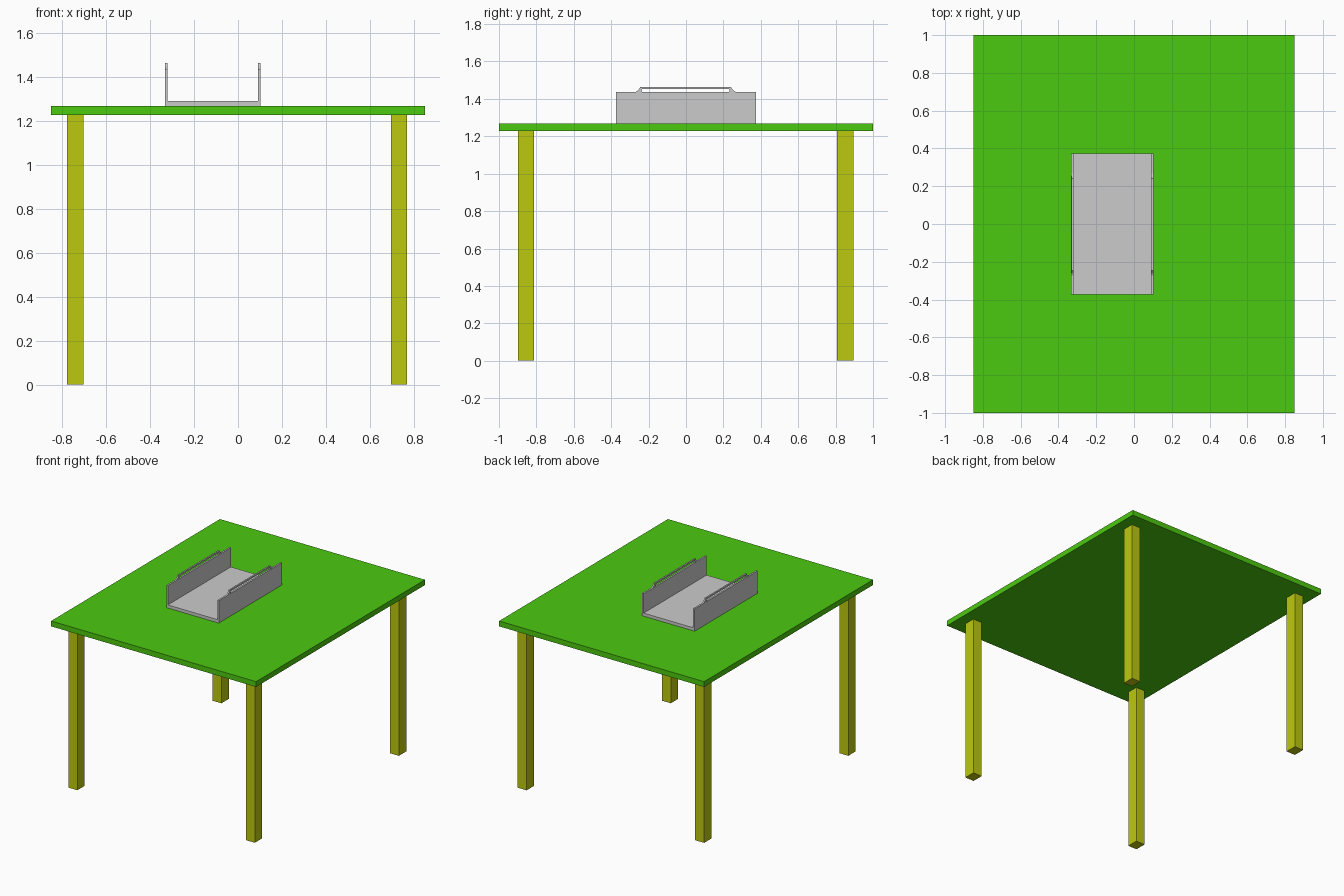
import bpy, bmesh

if "Cube" in bpy.data.objects:
    bpy.data.objects.remove(bpy.data.objects["Cube"])


def material(name, rgb):
    m = bpy.data.materials.new(name)
    m.diffuse_color = (*rgb, 1)
    m.use_nodes = True
    m.node_tree.nodes["Principled BSDF"].inputs["Base Color"].default_value = m.diffuse_color
    return m


def extrude_profile(name, points, axis, lo, hi, mat=None):
    """Extrude a closed 2D profile along x (points are y,z) or y (points are x,z)."""
    bm = bmesh.new()
    place = (lambda p: (lo, p[0], p[1])) if axis == 0 else (lambda p: (p[0], lo, p[1]))
    face = bm.faces.new([bm.verts.new(place(p)) for p in points])
    new = bmesh.ops.extrude_face_region(bm, geom=[face])["geom"]
    step = [0, 0, 0]
    step[axis] = hi - lo
    bmesh.ops.translate(bm, vec=step, verts=[v for v in new if isinstance(v, bmesh.types.BMVert)])
    bmesh.ops.recalc_face_normals(bm, faces=bm.faces)
    mesh = bpy.data.meshes.new(name)
    bm.to_mesh(mesh)
    bm.free()
    obj = bpy.data.objects.new(name, mesh)
    bpy.context.collection.objects.link(obj)
    if mat:
        mesh.materials.append(mat)
    return obj


def box(name, x, y, z, mat=None):
    rect = [(y[0], z[0]), (y[1], z[0]), (y[1], z[1]), (y[0], z[1])]
    return extrude_profile(name, rect, 0, *x, mat)


green = material("green", (0.072, 0.585, 0.005))
olive = material("olive", (0.507, 0.585, 0.005))

# Table top and four square legs
box("table_top", (-0.85, 0.85), (-1, 1), (1.228, 1.268), green)
for side, x in (("left", (-0.777, -0.703)), ("right", (0.695, 0.769))):
    for end, y in (("front", (-0.899, -0.813)), ("back", (0.807, 0.895))):
        box(f"{end}_{side}_leg", x, y, (0, 1.228), olive)

# Open-ended tray: U-shaped channel resting on the table
L, R, T = -0.333, 0.103, 0.013
channel = [(L, 1.268), (R, 1.268), (R, 1.436), (R - T, 1.436), (R - T, 1.291),
           (L + T, 1.291), (L + T, 1.436), (L, 1.436)]
extrude_profile("tray", channel, 1, -0.374, 0.373)

# Slim bridge handle with flared feet on each tray wall
half = [(0.272, 1.435), (0.258, 1.443), (0.248, 1.453), (0.243, 1.464)]
inner = [(0.232, 1.435), (0.236, 1.445), (0.232, 1.453)]
c = -0.002
handle = ([(c - y, z) for y, z in half] + [(c + y, z) for y, z in reversed(half)]
          + [(c + y, z) for y, z in inner] + [(c - y, z) for y, z in reversed(inner)])
for side, x in (("left", L + 0.001), ("right", R - T + 0.001)):
    extrude_profile(f"{side}_handle", handle, 0, x, x + T - 0.002)
